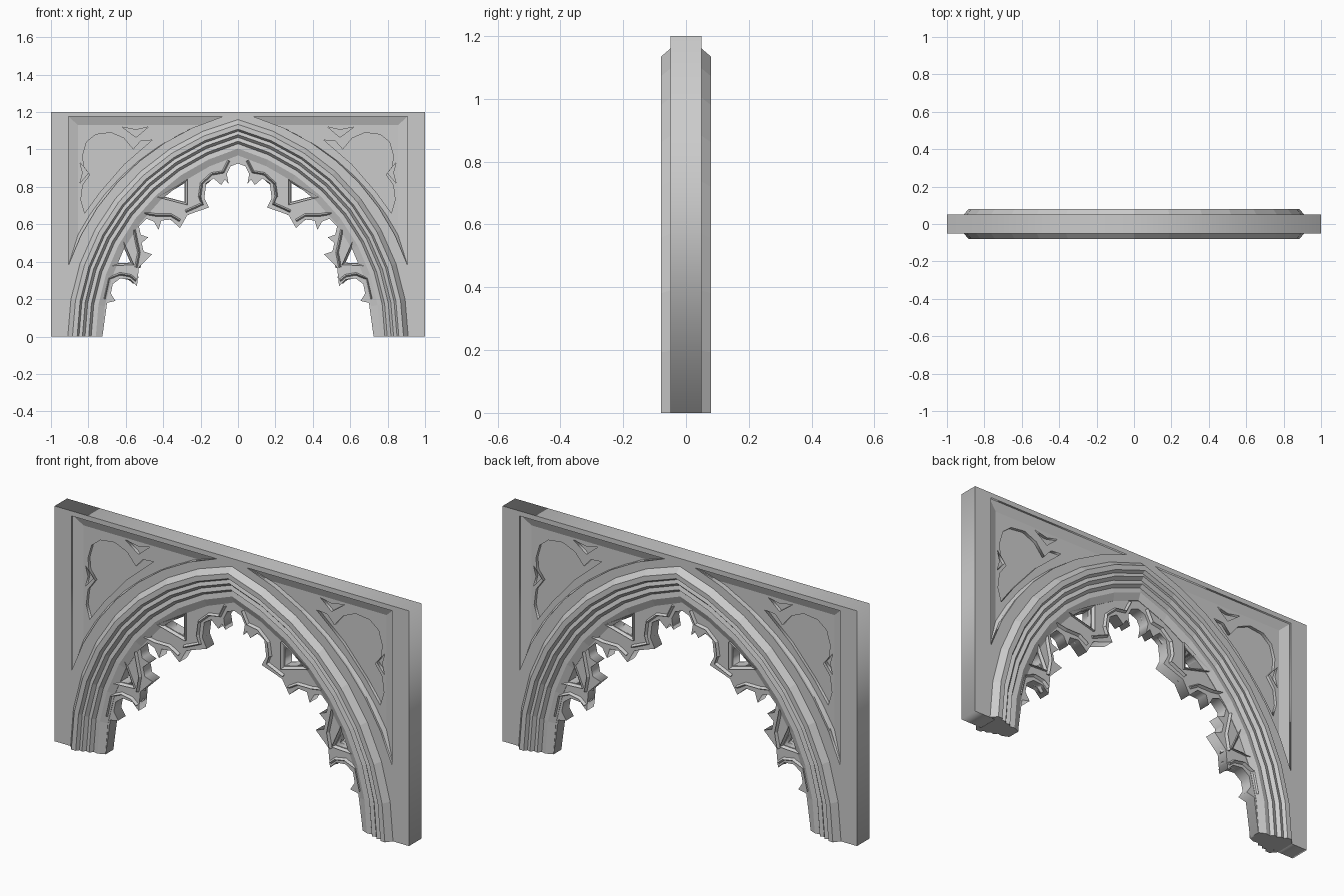
import bpy, bmesh
from math import cos, sin, acos, atan2, hypot
from mathutils import Vector

if "Cube" in bpy.data.objects:
    bpy.data.objects.remove(bpy.data.objects["Cube"])

CX = -0.284  # centre of the right-hand arch arc, on the ground line


def mirror(pts):
    return [(-x, z) for x, z in pts]


def finish(name, mesh):
    bm = bmesh.new()
    bm.from_mesh(mesh)
    bmesh.ops.remove_doubles(bm, verts=bm.verts, dist=1e-5)
    bmesh.ops.recalc_face_normals(bm, faces=bm.faces)
    bm.to_mesh(mesh)
    bm.free()
    obj = bpy.data.objects.new(name, mesh)
    bpy.context.scene.collection.objects.link(obj)
    return obj


def plate(name, loops, half):
    """Flat plate in the x-z plane; later loops are holes."""
    cu = bpy.data.curves.new(name + "_outline", 'CURVE')
    cu.dimensions = '2D'
    cu.fill_mode = 'BOTH'
    cu.extrude = half
    for loop in loops:
        s = cu.splines.new('POLY')
        s.points.add(len(loop) - 1)
        for p, (x, z) in zip(s.points, loop):
            p.co = (x, z, 0, 1)
        s.use_cyclic_u = True
    tmp = bpy.data.objects.new(name + "_tmp", cu)
    bpy.context.scene.collection.objects.link(tmp)
    dg = bpy.context.evaluated_depsgraph_get()
    mesh = bpy.data.meshes.new_from_object(tmp.evaluated_get(dg))
    bpy.data.objects.remove(tmp)
    for v in mesh.vertices:
        x, y, z = v.co
        v.co = (x, -z, y)
    return finish(name, mesh)


def skin(name, rings, cyclic=False):
    """Join a row of closed cross-sections into a solid."""
    n, m = len(rings), len(rings[0])
    faces = [(i * m + j, i * m + (j + 1) % m,
              (i + 1) % n * m + (j + 1) % m, (i + 1) % n * m + j)
             for i in range(n if cyclic else n - 1) for j in range(m)]
    if not cyclic:
        faces += [tuple(range(m)), tuple(range((n - 1) * m, n * m))]
    mesh = bpy.data.meshes.new(name)
    mesh.from_pydata([p for r in rings for p in r], [], faces)
    return finish(name, mesh)


def ridge(name, path, w=0.024, h=0.044, cyclic=False):
    """Diamond-section bar following a path in the x-z plane."""
    rings, n = [], len(path)
    for i, (x, z) in enumerate(path):
        a = path[(i - 1) % n] if cyclic or i else path[i]
        b = path[(i + 1) % n] if cyclic or i < n - 1 else path[i]
        d = Vector((b[0] - a[0], b[1] - a[1])).normalized()
        nx, nz = -d.y * w, d.x * w
        rings.append([(x + nx, 0, z + nz), (x, h, z),
                      (x - nx, 0, z - nz), (x, -h, z)])
    return skin(name, rings, cyclic)


def arch(x0, n=8):
    """Right half of a pointed arch springing at x0, base to apex."""
    r = x0 - CX
    top = acos(-CX / r)
    return [(CX + r * cos(top * i / n), r * sin(top * i / n)) for i in range(n + 1)]


def spandrel(xr, zt, zl, xu, n=7):
    """Curved triangle: square corner (xr, zt), arc from (xr, zl) to (xu, zt)."""
    a0, a1 = atan2(zl, xr - CX), atan2(zt, xu - CX)
    r0, r1 = hypot(xr - CX, zl), hypot(xu - CX, zt)
    pts = [(xr, zt)]
    for i in range(n + 1):
        t = i / n
        a, r = a0 + (a1 - a0) * t, r0 + (r1 - r0) * t
        pts.append((CX + r * cos(a), r * sin(a)))
    return pts


def both(half):
    return half + mirror(half[:-1])[::-1]


# Main slab with the two spandrel openings
opening = spandrel(0.905, 1.175, 0.385, 0.085)
field = spandrel(0.855, 1.13, 0.545, 0.2)
outline = both(arch(0.88)) + [(-1, 0), (-1, 1.2), (1, 1.2), (1, 0)]
plate("slab", [outline, opening, mirror(opening)], 0.05)

# Stepped arch moulding
profile = [(0.91, 0.05), (0.885, 0.08), (0.86, 0.08), (0.85, 0.064), (0.832, 0.07),
           (0.818, 0.054), (0.798, 0.06), (0.785, 0.043), (0.76, 0.047), (0.725, 0.032)]
section = profile + [(x, -y) for x, y in reversed(profile)]
lines = [both(arch(x)) for x, y in section]
skin("arch_moulding", [[(l[i][0], s[1], l[i][1]) for l, s in zip(lines, section)]
                       for i in range(len(lines[0]))])

# Recessed spandrel panels: sloping frame, pierced trefoil layer and floor
trefoil = [(.79, .865), (.825, .91), (.83, .97), (.81, 1.04), (.76, 1.08), (.68, 1.09),
           (.61, 1.06), (.56, 1.0), (.52, 1.045), (.46, 1.05), (.61, .92), (.74, .77),
           (.82, .66), (.84, .73), (.83, .81)]
top_eye = [(.62, 1.12), (.545, 1.105), (.48, 1.12), (.545, 1.065)]
side_eye = [(.845, .93), (.83, .875), (.845, .82), (.80, .875)]
for side, flip in (("right", lambda p: p), ("left", mirror)):
    a, b = flip(opening), flip(field)
    skin(side + "_spandrel_frame",
         [[(p[0], .04, p[1]), (q[0], .024, q[1]), (q[0], -.024, q[1]), (p[0], -.04, p[1])]
          for p, q in zip(a, b)], True)
    plate(side + "_trefoil_panel", [b, flip(trefoil), flip(top_eye), flip(side_eye)], 0.024)
    plate(side + "_panel_floor", [b], 0.008)

# Cusped tracery under the arch
cusps = [(.725, 0), (.70, .18), (.655, .19), (.68, .23), (.67, .28), (.63, .31), (.575, .305),
         (.54, .27), (.53, .37), (.46, .44), (.505, .455), (.515, .50), (.48, .53),
         (.52, .545), (.53, .59), (.49, .63), (.45, .615), (.425, .57), (.41, .62),
         (.36, .625), (.31, .58), (.27, .65), (.155, .69), (.18, .74), (.17, .82),
         (.13, .845), (.09, .81), (.07, .84), (.05, .815), (.06, .87), (.04, .91), (0, .925)]
upper_eye = [(.40, .75), (.285, .82), (.285, .72)]
lower_eye = [(.615, .485), (.575, .395), (.675, .39)]
eyes = [upper_eye, lower_eye]
plate("tracery", [both(arch(0.745)) + both(cusps)[::-1]]
      + eyes + [mirror(e) for e in eyes], 0.03)

# Raised ribs around the tracery eyes and along the lobes
ribs = [[(.715, .2), (.69, .31), (.63, .335), (.575, .325), (.545, .30)],
        [(.545, .37), (.53, .45), (.545, .52), (.555, .57)],
        [(.50, .66), (.44, .65), (.36, .65), (.31, .62)],
        [(.28, .67), (.19, .71), (.205, .75), (.195, .82), (.14, .87), (.08, .88), (.05, .94)]]


def grown(tri, k):
    cx, cz = sum(p[0] for p in tri) / 3, sum(p[1] for p in tri) / 3
    return [(cx + (x - cx) * k, cz + (z - cz) * k) for x, z in tri]


for side, flip in (("right", lambda p: p), ("left", mirror)):
    for i, path in enumerate(ribs):
        ridge(f"{side}_lobe_rib_{i + 1}", flip(path))
    for label, e in (("upper", upper_eye), ("lower", lower_eye)):
        outer, inner = flip(grown(e, 1.4)), flip(e)
        skin(f"{side}_{label}_eye_rim",
             [[(p[0], .042, p[1]), (q[0], .026, q[1]), (q[0], -.026, q[1]), (p[0], -.042, p[1])]
              for p, q in zip(outer, inner)], True)
